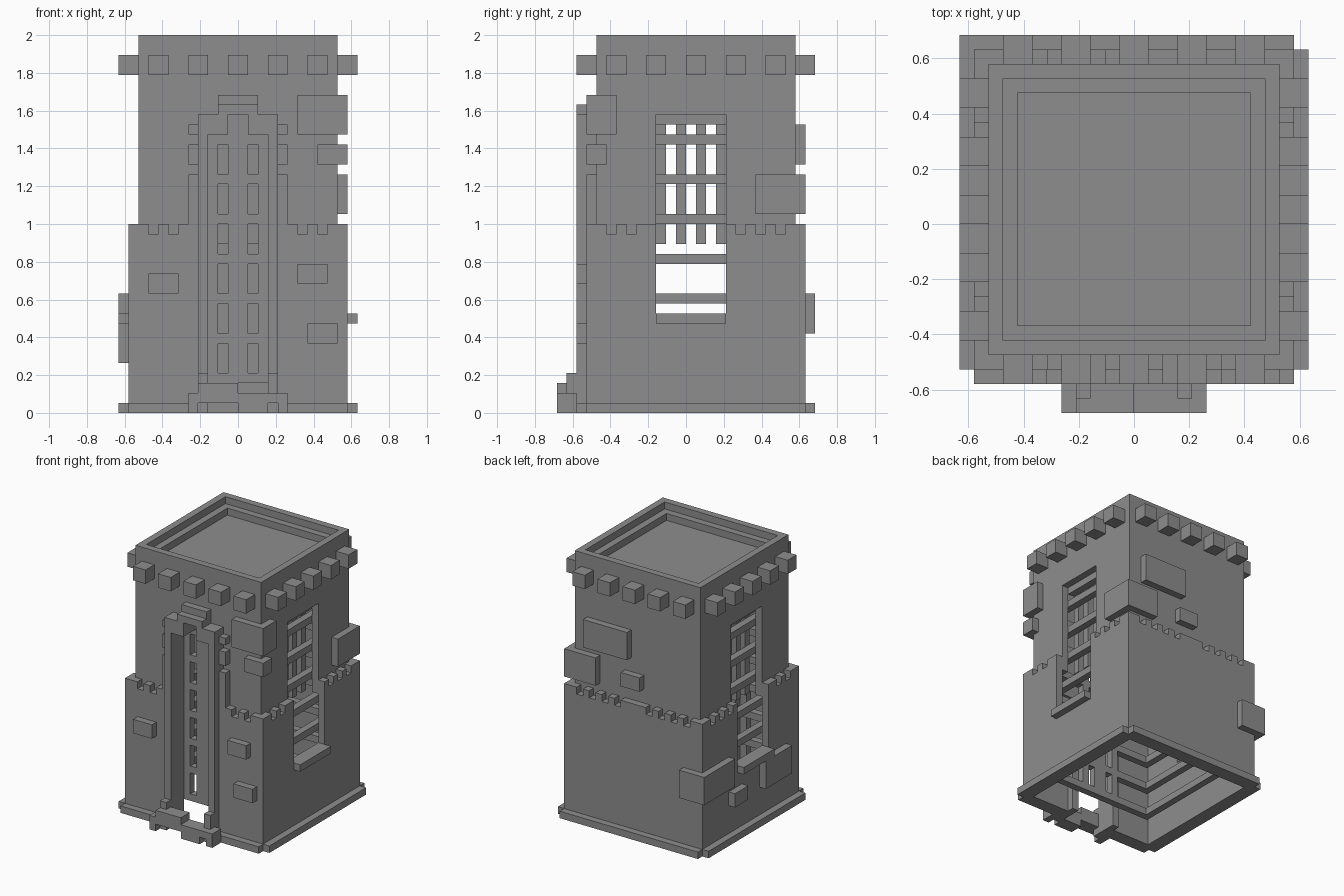
import bpy, bmesh
from mathutils import Vector

U = 1 / 19  # one block of the building grid

cube = bpy.data.objects.get("Cube")
if cube:
    bpy.data.objects.remove(cube, do_unlink=True)

stone = bpy.data.materials.new("grey_stone")
stone.use_nodes = True
GREY = (0.27, 0.27, 0.27, 1)
stone.diffuse_color = GREY
stone.node_tree.nodes["Principled BSDF"].inputs["Base Color"].default_value = GREY


def build(name, boxes, mirror=False):
    """Make one object from boxes given as (x0, x1, y0, y1, z0, z1) in blocks."""
    boxes = list(boxes)
    if mirror:
        boxes += [(-b[1], -b[0], *b[2:]) for b in boxes]
    bm = bmesh.new()
    for x0, x1, y0, y1, z0, z1 in boxes:
        verts = bmesh.ops.create_cube(bm, size=1)["verts"]
        size = Vector((x1 - x0, y1 - y0, z1 - z0))
        mid = Vector((x0 + x1, y0 + y1, z0 + z1)) / 2
        for v in verts:
            v.co = (mid + Vector(a * b for a, b in zip(v.co, size))) * U
    mesh = bpy.data.meshes.new(name)
    bm.to_mesh(mesh)
    bm.free()
    mesh.materials.append(stone)
    obj = bpy.data.objects.new(name, mesh)
    bpy.context.collection.objects.link(obj)
    return obj


def ring(x, y0, y1, z0, z1, t=1):
    """Four boxes forming a square band of thickness t."""
    return [(-x, x, y0, y0 + t, z0, z1), (-x, x, y1 - t, y1, z0, z1),
            (-x, t - x, y0 + t, y1 - t, z0, z1), (x - t, x, y0 + t, y1 - t, z0, z1)]


# Upper walls, with side windows and a front doorway
build("upper_side_walls", [(9, 10, -9, -3, 17, 38), (9, 10, 4, 11, 17, 38),
                           (9, 10, -3, 4, 30, 38)], True)
build("upper_back_wall", [(-9, 9, 10, 11, 17, 38)])
build("upper_front_wall", [(4, 9, -9, -8, 17, 38), (3, 4, -9, -8, 0, 38),
                           (1, 3, -9, -8, 28, 38), (0, 1, -9, -8, 30, 38)], True)

# Wider lower walls
build("lower_side_walls", [(10, 11, -10, -3, 0, 18), (10, 11, 4, 12, 0, 18),
                           (10, 11, -3, 4, 0, 10)], True)
build("lower_back_wall", [(-10, 10, 11, 12, 0, 18)])
build("lower_front_wall", [(3, 10, -10, -9, 0, 18), (3, 5, -10, -9, 18, 24)], True)

# Toothed upper edge of the lower walls
teeth = [(9, 11, -10, -9, 18, 19), (7, 8, -10, -9, 18, 19), (5, 6, -10, -9, 18, 19)]
teeth += [(10, 11, a, b, 18, 19) for a, b in
          ((-9, -8), (-7, -6), (-5, -3), (4, 5), (6, 7), (8, 9), (10, 12))]
teeth += [(x, x + 1, 11, 12, 18, 19) for x in range(1, 9, 2)]
teeth += [(9, 10, 11, 12, 18, 19), (0, 1, 11, 12, 18, 19)]
build("edge_teeth", teeth, True)

# Foot moulding with open corners
build("side_foot", [(11, 12, -10, 12, 0, 1)], True)
build("back_foot", [(-11, 11, 12, 13, 0, 1)])
build("front_foot", [(4, 11, -11, -10, 0, 1)], True)

# Interior bands and the slotted panel behind the doorway
build("interior_bands", [b for z in range(3, 28, 4) for b in ring(9, -8, 10, z, z + 1)])
panel = [(-1, 1, -8, -7, 4, 30)]
panel += [(s, s + 1, -8, -7, 4, 30) for s in (-3, 2)]
panel += [(-3, 3, -8, -7, 28, 31)]
build("slotted_panel", panel)

# Side window bars, heads and sills
build("window_bars", [(7, 8, y, y + 1, 17, 30) for y in (-3, -1, 1, 3)], True)
build("window_heads", [(8, 9, -3, 4, 29, 31)], True)
build("window_sills", [(11, 12, -3, 4, 9, 10)], True)

# Stepped door surround
build("door_jambs", [(3, 4, -11, -10, 0, 30), (3, 4, -10, -9, 24, 30),
                     (1, 3, -11, -9, 28, 30), (3, 4, -12, -11, 0, 4)], True)
build("door_arch_top", [(-2, 2, -11, -9, 30, 31), (-2, 2, -10, -9, 31, 32)])
build("door_side_stones", [(4, 5, -10, -9, 25, 27), (4, 5, -10, -9, 28, 29)], True)

# Broken threshold
build("threshold_ends", [(4, 5, -13, -11, 0, 2)], True)
build("threshold_blocks", [(-4, 0, -13, -11, 1, 3), (0, 4, -13, -11, 1, 2),
                           (0, 3, -13, -11, 0, 1)])

# Projecting blocks under the parapet
build("front_corbels", [(x - 1, x + 1, -11, -9, 34, 36) for x in range(-8, 9, 4)])
build("back_corbels", [(x - 1, x + 1, 11, 13, 34, 36) for x in range(-8, 9, 4)])
build("side_corbels", [(10, 12, y - 1, y + 1, 34, 36) for y in range(-7, 10, 4)], True)

# Sunken roof with an inner ledge
build("roof_floor", [(-8, 8, -7, 9, 35, 36)])
build("roof_ledge", ring(9, -8, 10, 35, 37))

# Scattered raised stones
build("front_stones", [(-9, -6, -11, -10, 12, 14), (6, 9, -11, -10, 13, 15),
                       (7, 10, -11, -10, 7, 9)])
build("front_corner_stones", [(6, 11, -10, -9, 28, 32), (10, 11, -9, -7, 28, 32),
                              (8, 11, -10, -9, 25, 27), (10, 11, -9, -8, 25, 27)])
build("back_stones", [(1, 8, 11, 12, 25, 29), (-1, 2, 11, 12, 21, 23)])
build("back_corner_stones", [(6, 11, 11, 12, 20, 24), (10, 11, 7, 11, 20, 24),
                             (-12, -8, 12, 13, 8, 12), (-12, -11, 6, 12, 8, 12)])
build("left_stones", [(-12, -11, 3, 6, 5, 7), (-12, -11, -7, -1, 5, 9)])
